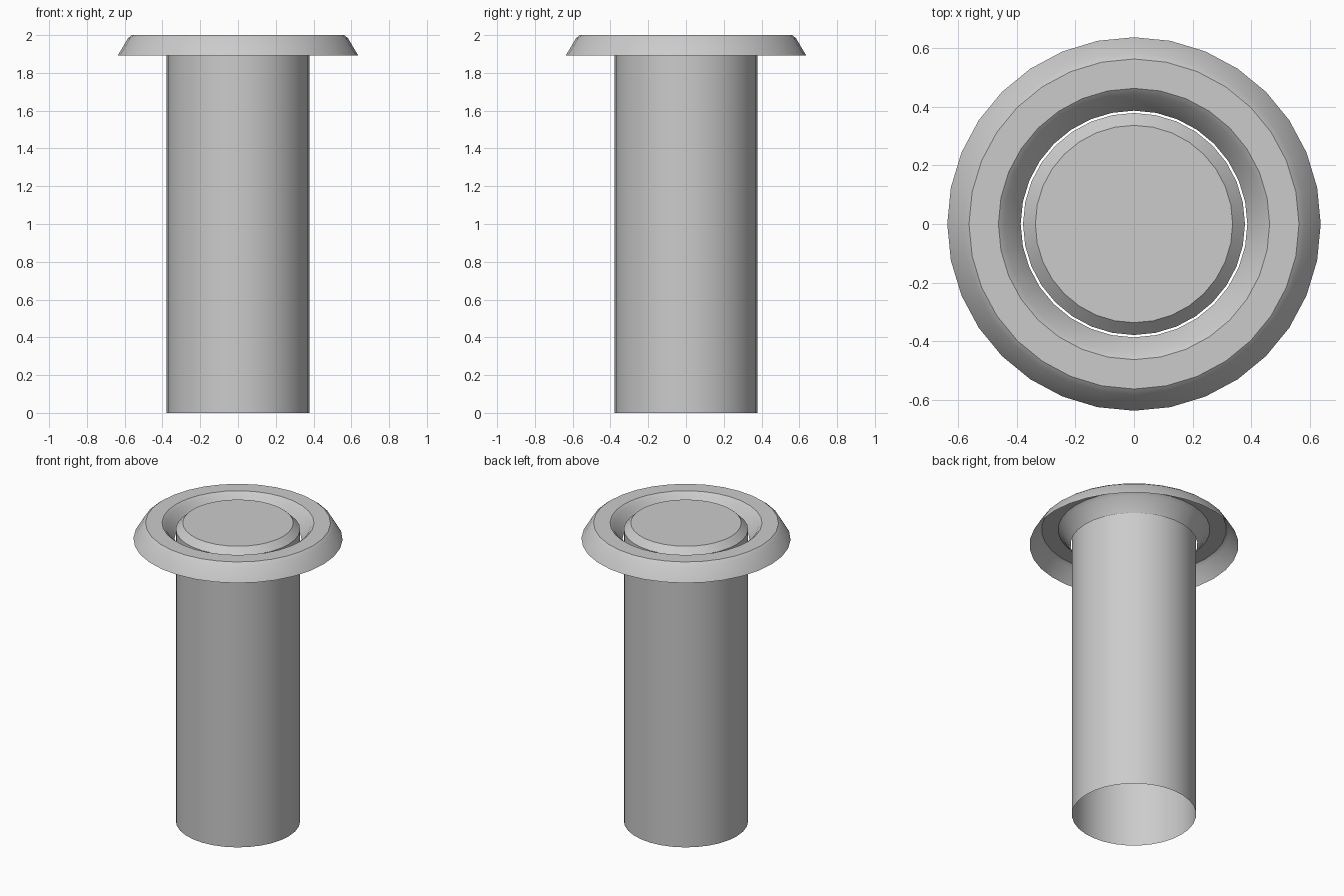
import bpy, bmesh, math

if "Cube" in bpy.data.objects:
    bpy.data.objects.remove(bpy.data.objects["Cube"])

SEGMENTS = 32


def lathe(name, profile, cap_top=False):
    """Revolve an (r, z) profile, listed so that faces point outward."""
    bm = bmesh.new()
    rings = []
    for r, z in profile:
        rings.append([bm.verts.new((r * math.cos(2 * math.pi * i / SEGMENTS),
                                    r * math.sin(2 * math.pi * i / SEGMENTS), z))
                      for i in range(SEGMENTS)])
    for a, b in zip(rings, rings[1:]):
        for i in range(SEGMENTS):
            j = (i + 1) % SEGMENTS
            bm.faces.new((a[i], a[j], b[j], b[i]))
    if cap_top:
        bm.faces.new(rings[-1])
    mesh = bpy.data.meshes.new(name)
    bm.to_mesh(mesh)
    bm.free()
    obj = bpy.data.objects.new(name, mesh)
    bpy.context.collection.objects.link(obj)
    bpy.ops.object.select_all(action='DESELECT')
    obj.select_set(True)
    bpy.context.view_layer.objects.active = obj
    bpy.ops.object.shade_smooth_by_angle(angle=math.radians(30))
    return obj


# Post: open at the bottom, chamfered closed top
lathe("post", [(0.378, 0), (0.378, 1.958), (0.336, 2.0)], cap_top=True)

# Collar: open-bottomed flared ring with bevelled rims, loose around the post
lathe("collar", [(0.636, 1.893), (0.582, 1.984), (0.562, 2.0),
                 (0.462, 2.0), (0.442, 1.984), (0.386, 1.893)])
